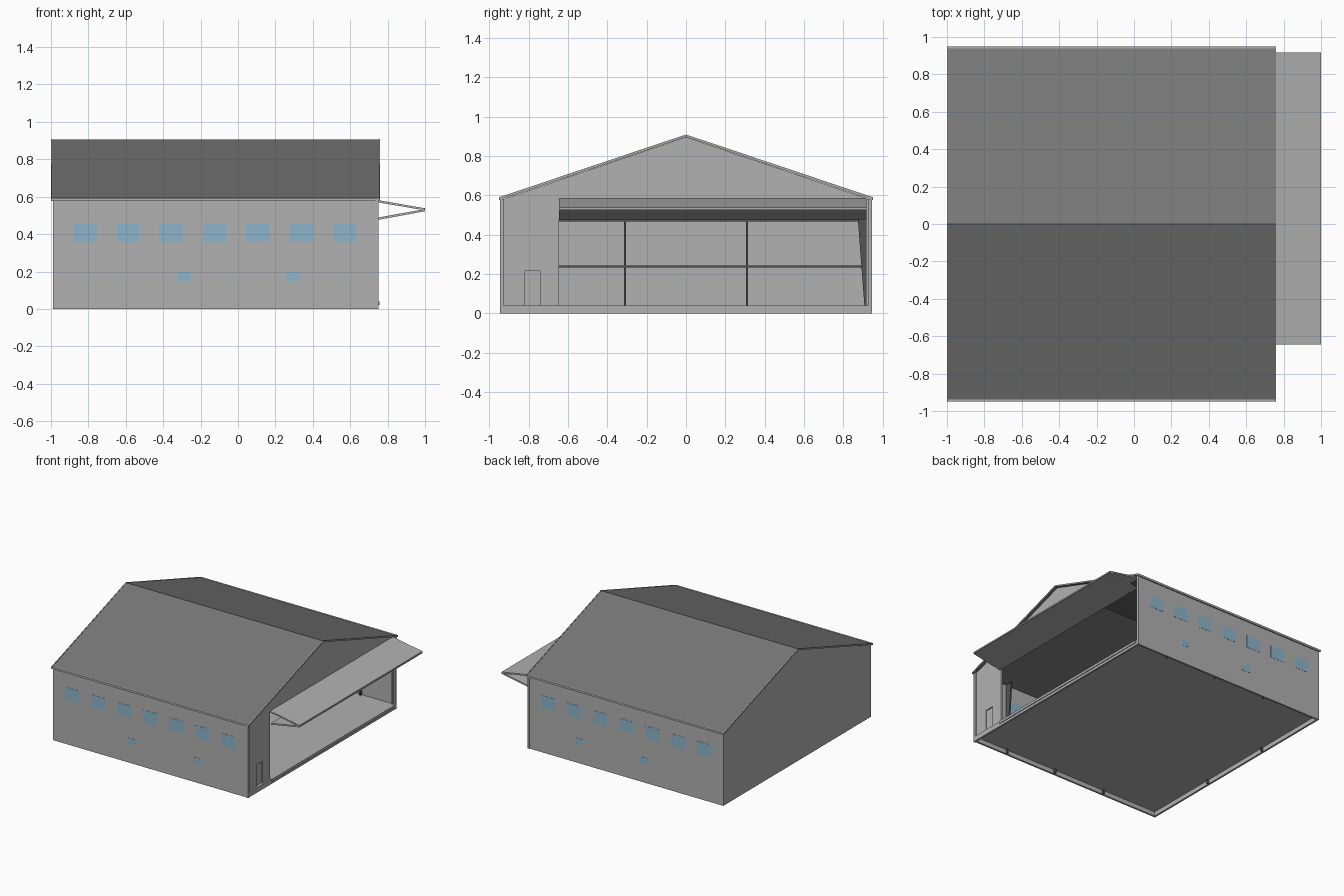
import bpy, bmesh
from mathutils import Vector

if "Cube" in bpy.data.objects:
    bpy.data.objects.remove(bpy.data.objects["Cube"])


def material(name, *rgb):
    m = bpy.data.materials.new(name)
    m.diffuse_color = (*rgb, 1)
    m.use_nodes = True
    m.node_tree.nodes["Principled BSDF"].inputs["Base Color"].default_value = m.diffuse_color
    return m


GREY = material("light grey cladding", 0.44, 0.44, 0.44)
ROOF = material("dark grey roofing", 0.185, 0.185, 0.185)
STEEL = material("charcoal steel", 0.09, 0.09, 0.09)
GLASS = material("pale blue glass", 0.26, 0.46, 0.60)


def prism(name, profile, axis, lo, hi, mat):
    """Extrude a profile along x (points are y,z) or along y (points are x,z)."""
    bm = bmesh.new()

    def place(p, t):
        return Vector((t, p[0], p[1])) if axis == "x" else Vector((p[0], t, p[1]))
    a = [bm.verts.new(place(p, lo)) for p in profile]
    b = [bm.verts.new(place(p, hi)) for p in profile]
    bm.faces.new(a)
    bm.faces.new(b)
    for i in range(len(a)):
        j = (i + 1) % len(a)
        bm.faces.new((a[i], a[j], b[j], b[i]))
    return finish(name, bm, mat)


def boxes(name, extents, mat):
    """One object made of boxes given as (x0, x1, y0, y1, z0, z1)."""
    bm = bmesh.new()
    for x0, x1, y0, y1, z0, z1 in extents:
        for v in bmesh.ops.create_cube(bm, size=1)["verts"]:
            v.co = ((x0 + x1) / 2 + v.co.x * (x1 - x0),
                    (y0 + y1) / 2 + v.co.y * (y1 - y0),
                    (z0 + z1) / 2 + v.co.z * (z1 - z0))
    return finish(name, bm, mat)


def finish(name, bm, mat):
    bmesh.ops.recalc_face_normals(bm, faces=bm.faces)
    me = bpy.data.meshes.new(name)
    bm.to_mesh(me)
    bm.free()
    me.materials.append(mat)
    ob = bpy.data.objects.new(name, me)
    bpy.context.collection.objects.link(ob)
    return ob


def flip(profile):
    return [(-y, z) for y, z in profile]


# Thin raised floor, sill under the door gable and door track
boxes("floor", [(-0.98, 0.74, -0.93, 0.93, 0.035, 0.04)], GREY)
boxes("door_sill", [(0.735, 0.75, -0.94, 0.94, 0, 0.04)], GREY)
boxes("door_track", [(0.75, 0.756, -0.645, 0.915, 0.02, 0.04)], GREY)

# Windows as (x0, x1, z0, z1): seven high, two low
windows = [(-0.882 + i * 0.2315, -0.757 + i * 0.2315, 0.36, 0.46) for i in range(7)]
windows += [(-0.325, -0.25, 0.15, 0.20), (0.26, 0.328, 0.15, 0.20)]

# Long side walls, flush window panes seen from both sides, corner posts
for s, label in ((-1, "front"), (1, "back")):
    y0, y1 = sorted((s * 0.925, s * 0.94))
    boxes(label + "_wall", [(-0.99, 0.737, y0, y1, 0, 0.582)], GREY)
    for face, inner, outer in (("outer", 0.937, 0.9415), ("inner", 0.9235, 0.928)):
        g0, g1 = sorted((s * inner, s * outer))
        boxes(f"{label}_{face}_window_glass", [(a, b, g0, g1, c, d) for a, b, c, d in windows],
              GLASS)
    p0, p1 = sorted((s * 0.925, s * 0.945))
    boxes(label + "_corner_post", [(0.735, 0.752, p0, p1, 0, 0.582)], GREY)

# Gable walls; the right one has the big door opening and a small doorway
prism("rear_gable_wall", [(-0.925, 0), (0.925, 0), (0.925, 0.582), (0, 0.896), (-0.925, 0.582)],
      "x", -0.99, -0.975, GREY)
prism("door_gable_wall", [(-0.925, 0.04), (-0.82, 0.04), (-0.82, 0.215), (-0.742, 0.215),
                          (-0.742, 0.04), (-0.645, 0.04), (-0.645, 0.575), (0.915, 0.575),
                          (0.915, 0.04), (0.925, 0.04), (0.925, 0.582), (0, 0.896),
                          (-0.925, 0.582)], "x", 0.722, 0.737, GREY)

# Small entrance door set back in its doorway
boxes("entrance_door", [(0.722, 0.729, -0.82, -0.742, 0.04, 0.215)], GREY)

# Roof sheet, verge trims and gutters
band = [(0, 0.907), (0.945, 0.588), (0.945, 0.578), (0, 0.897), (-0.945, 0.578), (-0.945, 0.588)]
prism("roof", band, "x", -0.995, 0.757, ROOF)
trim = [(0, 0.909), (0.95, 0.59), (0.95, 0.578), (0, 0.897), (-0.95, 0.578), (-0.95, 0.59)]
for name, lo, hi in (("rear_verge", -1.0, -0.994), ("door_verge", 0.754, 0.76)):
    prism(name, trim, "x", lo, hi, GREY)
boxes("gutters", [(-0.995, 0.755, min(s * 0.938, s * 0.95), max(s * 0.938, s * 0.95), 0.576, 0.592)
                  for s in (-1, 1)], GREY)

# Folded-up hangar door: two leaves meeting at an outward knuckle
prism("upper_door_leaf", [(0.735, 0.584), (1.0, 0.538), (1.0, 0.527), (0.735, 0.572)],
      "y", -0.645, 0.918, GREY)
prism("lower_door_leaf", [(0.745, 0.488), (0.99, 0.532), (1.0, 0.522), (0.748, 0.476)],
      "y", -0.645, 0.918, GREY)

# Tapered steel columns between the window bays
column = [(0.925, 0), (0.925, 0.58), (0.866, 0.58), (0.907, 0.04), (0.907, 0)]
for i, x in enumerate((-0.475, -0.01, 0.45)):
    for label, profile in (("front", flip(column)), ("back", column)):
        prism(f"{label}_column_{i + 1}", profile, "x", x - 0.006, x + 0.006, STEEL)

# Rear wall posts and girts
boxes("rear_wall_posts", [(-0.976, -0.96, s * 0.31 - 0.005, s * 0.31 + 0.005, 0, 0.78)
                          for s in (-1, 1)], STEEL)
boxes("rear_wall_girts", [(-0.976, -0.962, -0.92, 0.92, z - 0.005, z + 0.005)
                          for z in (0.237, 0.472)], STEEL)
